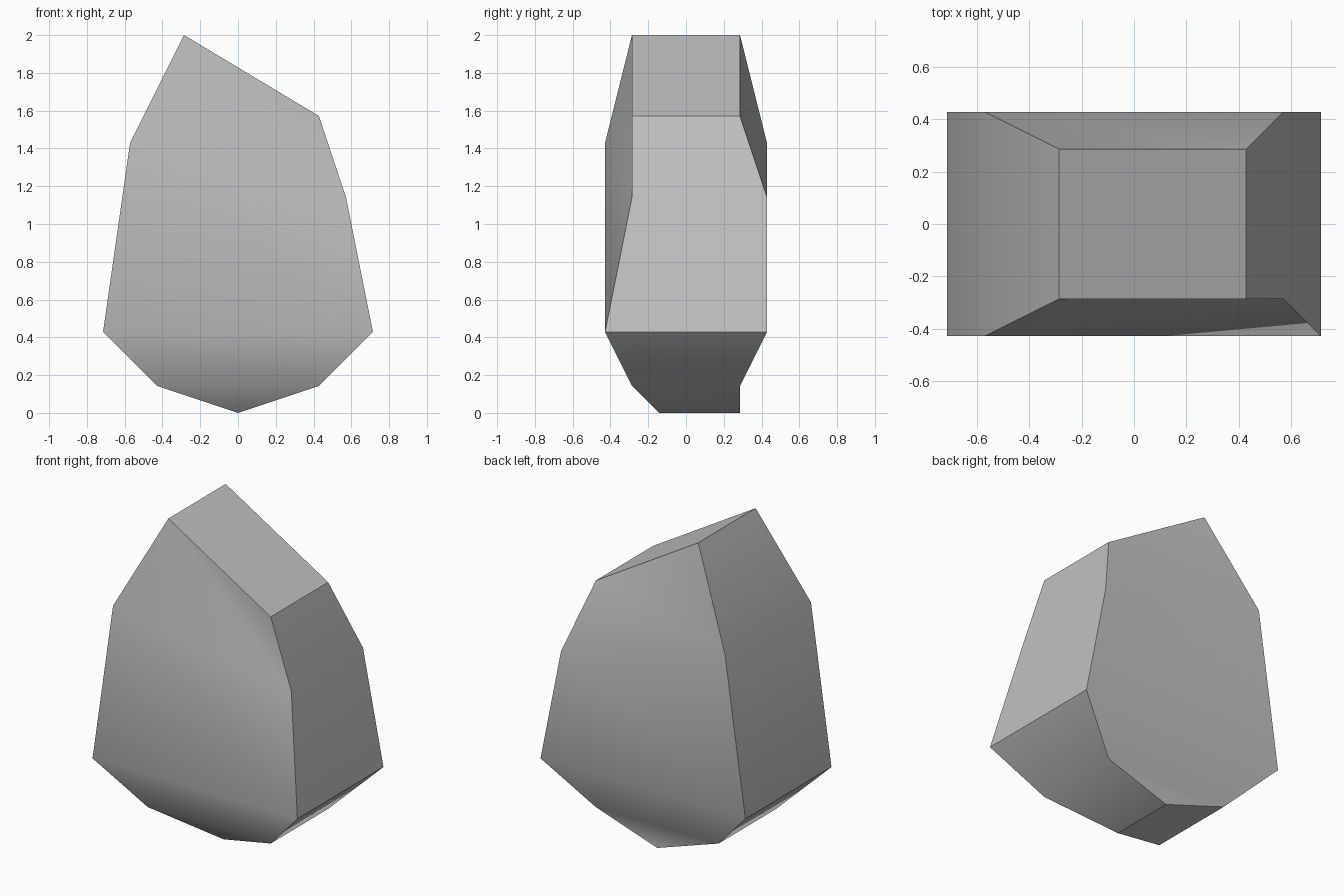
import bpy
import bmesh

cube = bpy.data.objects.get("Cube")
if cube:
    bpy.data.objects.remove(cube, do_unlink=True)

UNIT = 1 / 7  # the rock's corners sit on a coarse grid


def ring(left, right, front, back, z_left, z_right, right_front=None):
    """Four corners, counter-clockwise from above, starting at front -x."""
    if right_front is None:
        right_front = front
    return [(left, front, z_left), (right, right_front, z_right),
            (right, back, z_right), (left, back, z_left)]


# Cross-sections from the keel up to the sloping top
rings = [
    ring(0, 0, -1, 2, 0, 0),                        # keel
    ring(-3, 3, -2, 2, 1, 1),                       # base
    ring(-5, 5, -3, 3, 3, 3),                       # belly
    ring(-4, 4, -3, 3, 10, 8, right_front=-2),      # shoulder
    ring(-2, 3, -2, 2, 14, 11),                     # top
]

# Loft the sections, each side panel split along the same diagonal
bm = bmesh.new()
corners = {}


def vert(point):
    if point not in corners:
        corners[point] = bm.verts.new([c * UNIT for c in point])
    return corners[point]


def face(*points):
    verts = [vert(p) for p in points]
    if len(set(verts)) == len(verts):
        bm.faces.new(verts)


for low, high in zip(rings, rings[1:]):
    for i in range(4):
        j = (i + 1) % 4
        face(low[i], low[j], high[i])
        face(low[j], high[j], high[i])
face(*rings[-1])

bm.normal_update()
mesh = bpy.data.meshes.new("rock")
bm.to_mesh(mesh)
bm.free()

# Stone colour
stone = bpy.data.materials.new("grey stone")
stone.use_nodes = True
colour = (0.53, 0.53, 0.53, 1)
stone.diffuse_color = colour
stone.node_tree.nodes["Principled BSDF"].inputs["Base Color"].default_value = colour
mesh.materials.append(stone)

rock = bpy.data.objects.new("rock", mesh)
bpy.context.collection.objects.link(rock)

# Soft shading that keeps the strong ridges sharp
bpy.ops.object.select_all(action="DESELECT")
rock.select_set(True)
bpy.context.view_layer.objects.active = rock
bpy.ops.object.shade_smooth_by_angle()
